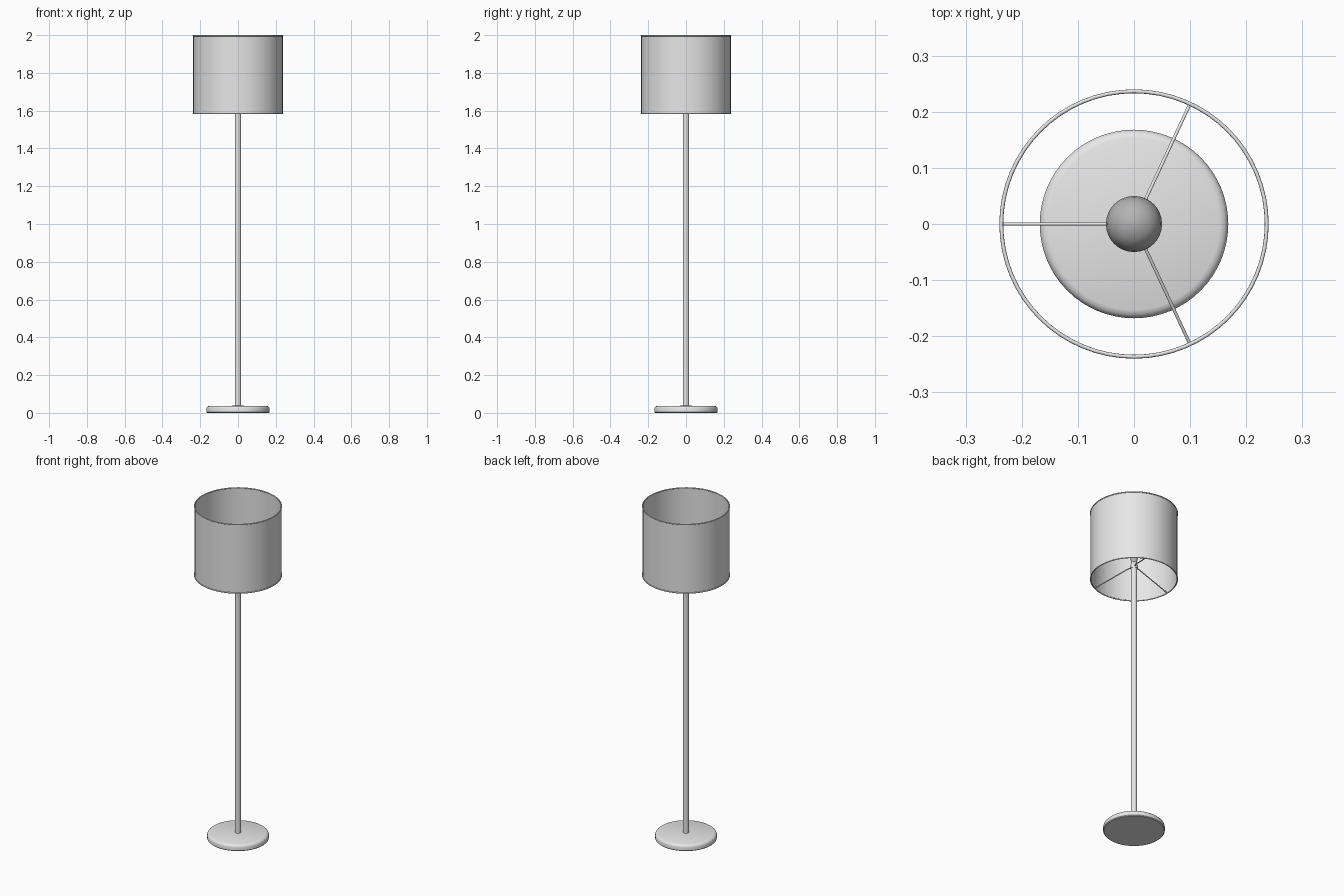
import bpy, math
from mathutils import Vector

if "Cube" in bpy.data.objects:
    bpy.data.objects.remove(bpy.data.objects["Cube"])


def material(name, v):
    m = bpy.data.materials.new(name)
    m.diffuse_color = (v, v, v, 1)
    m.use_nodes = True
    m.node_tree.nodes["Principled BSDF"].inputs["Base Color"].default_value = m.diffuse_color
    return m


light_grey = material("light grey", 0.8)
bulb_grey = material("bulb grey", 0.45)


def finish(obj, mat, angle=40):
    obj.data.materials.append(mat)
    bpy.ops.object.select_all(action='DESELECT')
    obj.select_set(True)
    bpy.context.view_layer.objects.active = obj
    bpy.ops.object.shade_smooth_by_angle(angle=math.radians(angle))


def lathe(name, profile, mat, n=64, closed=False, angle=40):
    """Revolve (radius, z) points, listed bottom to top on the outside."""
    verts, rings, faces = [], [], []
    for r, z in profile:
        if r == 0:
            rings.append([len(verts)] * n)
            verts.append((0, 0, z))
        else:
            rings.append(list(range(len(verts), len(verts) + n)))
            verts += [(r * math.cos(2 * math.pi * i / n),
                       r * math.sin(2 * math.pi * i / n), z) for i in range(n)]
    pairs = list(zip(rings, rings[1:]))
    if closed:
        pairs.append((rings[-1], rings[0]))
    for a, b in pairs:
        for i in range(n):
            j = (i + 1) % n
            faces.append(tuple(dict.fromkeys((a[i], a[j], b[j], b[i]))))
    me = bpy.data.meshes.new(name)
    me.from_pydata(verts, [], faces)
    obj = bpy.data.objects.new(name, me)
    bpy.context.collection.objects.link(obj)
    finish(obj, mat, angle)
    return obj


def rod(name, a, b, radius, mat):
    a, b = Vector(a), Vector(b)
    d = b - a
    bpy.ops.mesh.primitive_cylinder_add(vertices=10, radius=radius, depth=d.length,
                                        location=(a + b) / 2,
                                        rotation=d.to_track_quat('Z', 'Y').to_euler())
    obj = bpy.context.object
    obj.name = name
    finish(obj, mat)


# Round foot with softened rim
lathe("base", [(0, 0), (0.164, 0), (0.168, 0.004), (0.168, 0.022), (0.166, 0.029),
               (0.161, 0.034), (0.153, 0.037), (0, 0.038)], light_grey)

# Pole
lathe("pole", [(0, 0.03), (0.017, 0.03), (0.017, 1.655), (0, 1.655)], light_grey, 32)

# Collar and socket holding the bulb
lathe("socket", [(0, 1.65), (0.02, 1.65), (0.021, 1.655), (0.021, 1.668),
                 (0.019, 1.673), (0.014, 1.675), (0.014, 1.695), (0, 1.695)],
      light_grey, 32)

# Pear-shaped bulb
lathe("bulb", [(0, 1.685), (0.015, 1.685), (0.019, 1.71), (0.028, 1.738), (0.04, 1.765),
               (0.047, 1.783), (0.05, 1.802), (0.047, 1.82), (0.039, 1.835),
               (0.027, 1.845), (0.013, 1.851), (0, 1.853)], bulb_grey, 32, angle=60)

# Drum shade: thin open wall
lathe("shade", [(0.237, 1.585), (0.237, 1.997), (0.236, 1.997), (0.236, 1.585)],
      light_grey, closed=True)

# Wire rings on the shade edges
for name, z in (("lower_ring", 1.5845), ("upper_ring", 1.9965)):
    bpy.ops.mesh.primitive_torus_add(major_segments=64, minor_segments=10,
                                     major_radius=0.2365, minor_radius=0.0035,
                                     location=(0, 0, z))
    bpy.context.object.name = name
    finish(bpy.context.object, light_grey, 60)

# Three wire arms from the collar out to the lower ring
for i, deg in enumerate((65, 180, 295)):
    c, s = math.cos(math.radians(deg)), math.sin(math.radians(deg))
    knee = (0.035 * c, 0.035 * s, 1.657)
    rod(f"arm_inner_{i}", (0, 0, 1.66), knee, 0.003, light_grey)
    rod(f"arm_outer_{i}", knee, (0.236 * c, 0.236 * s, 1.5845), 0.003, light_grey)
